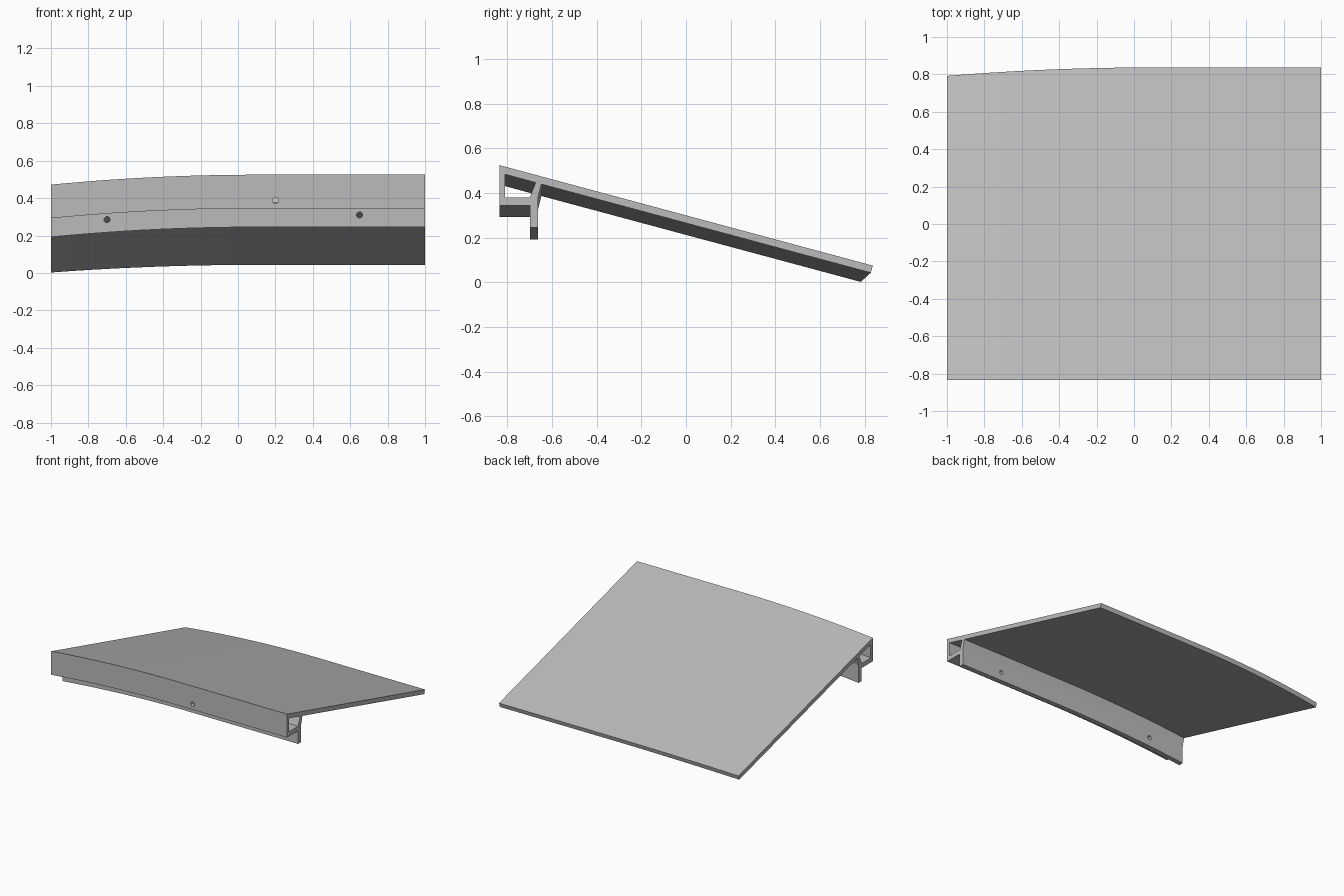
import bpy, bmesh, math

cube = bpy.data.objects.get("Cube")
if cube:
    bpy.data.objects.remove(cube)

grey = bpy.data.materials.new("light grey")
grey.use_nodes = True
colour = (0.5, 0.5, 0.5, 1)
grey.diffuse_color = colour
grey.node_tree.nodes["Principled BSDF"].inputs["Base Color"].default_value = colour

# Cross-section (y, z): sloping deck, front wall, shelf and hanging leg
OUTER = [(-0.835, 0.525), (0.837, 0.075), (0.828, 0.043), (-0.648, 0.44),
         (-0.663, 0.38), (-0.663, 0.245), (-0.7, 0.245), (-0.7, 0.345),
         (-0.835, 0.345)]
# Hollow channel behind the front wall
INNER = [(-0.81, 0.38), (-0.7, 0.38), (-0.674, 0.447), (-0.81, 0.484)]
START = 0.1    # the curve begins here and falls toward -x
SAG = 0.0438
STEPS = 24


def drop(x):
    return SAG * max(0, START - x) ** 2


def ring(bm, points, x):
    d = drop(x)
    # only the back edge of the deck draws in as the panel falls
    return [bm.verts.new((x, y - (0.85 * d - 0.0) if y > 0 else y,
                          z - d + (0.23 * d if y > 0 else 0)))
            for y, z in points]


# Panel swept along x
stations = [1, START] + [START - (START + 1) * i / STEPS for i in range(1, STEPS + 1)]
bm = bmesh.new()
ends = {0: [], len(stations) - 1: []}
for points in (OUTER, INNER):
    rings = [ring(bm, points, x) for x in stations]
    n = len(points)
    for a, b in zip(rings, rings[1:]):
        for i in range(n):
            j = (i + 1) % n
            bm.faces.new((a[i], a[j], b[j], b[i]))
    for k in ends:
        ends[k] += [bm.edges.get((rings[k][i], rings[k][(i + 1) % n])) for i in range(n)]
for edges in ends.values():
    bmesh.ops.triangle_fill(bm, edges=edges, use_beauty=True)
bmesh.ops.recalc_face_normals(bm, faces=bm.faces)
mesh = bpy.data.meshes.new("curved_panel")
bm.to_mesh(mesh)
bm.free()
panel = bpy.data.objects.new("curved_panel", mesh)
bpy.context.collection.objects.link(panel)
mesh.materials.append(grey)


# Round screw holes: two through the leg, one through the front wall
def drill(x, y, z, depth):
    bpy.ops.mesh.primitive_cylinder_add(vertices=24, radius=0.016, depth=depth,
                                        location=(x, y, z),
                                        rotation=(math.pi / 2, 0, 0))
    cutter = bpy.context.object
    cutter.name = "hole_cutter"
    cutter.hide_render = True
    cutter.data.materials.append(grey)
    mod = panel.modifiers.new("hole", 'BOOLEAN')
    mod.operation = 'DIFFERENCE'
    mod.solver = 'EXACT'
    mod.object = cutter
    bpy.context.view_layer.objects.active = panel
    bpy.ops.object.modifier_apply(modifier=mod.name)
    bpy.data.objects.remove(cutter)


drill(-0.7, -0.68, 0.285, 0.1)
drill(0.65, -0.68, 0.31, 0.1)
drill(0.2, -0.83, 0.387, 0.05)

# Smooth the gentle curve, keep the section edges sharp
bpy.ops.object.select_all(action='DESELECT')
panel.select_set(True)
bpy.context.view_layer.objects.active = panel
bpy.ops.object.shade_smooth_by_angle(angle=math.radians(12))
